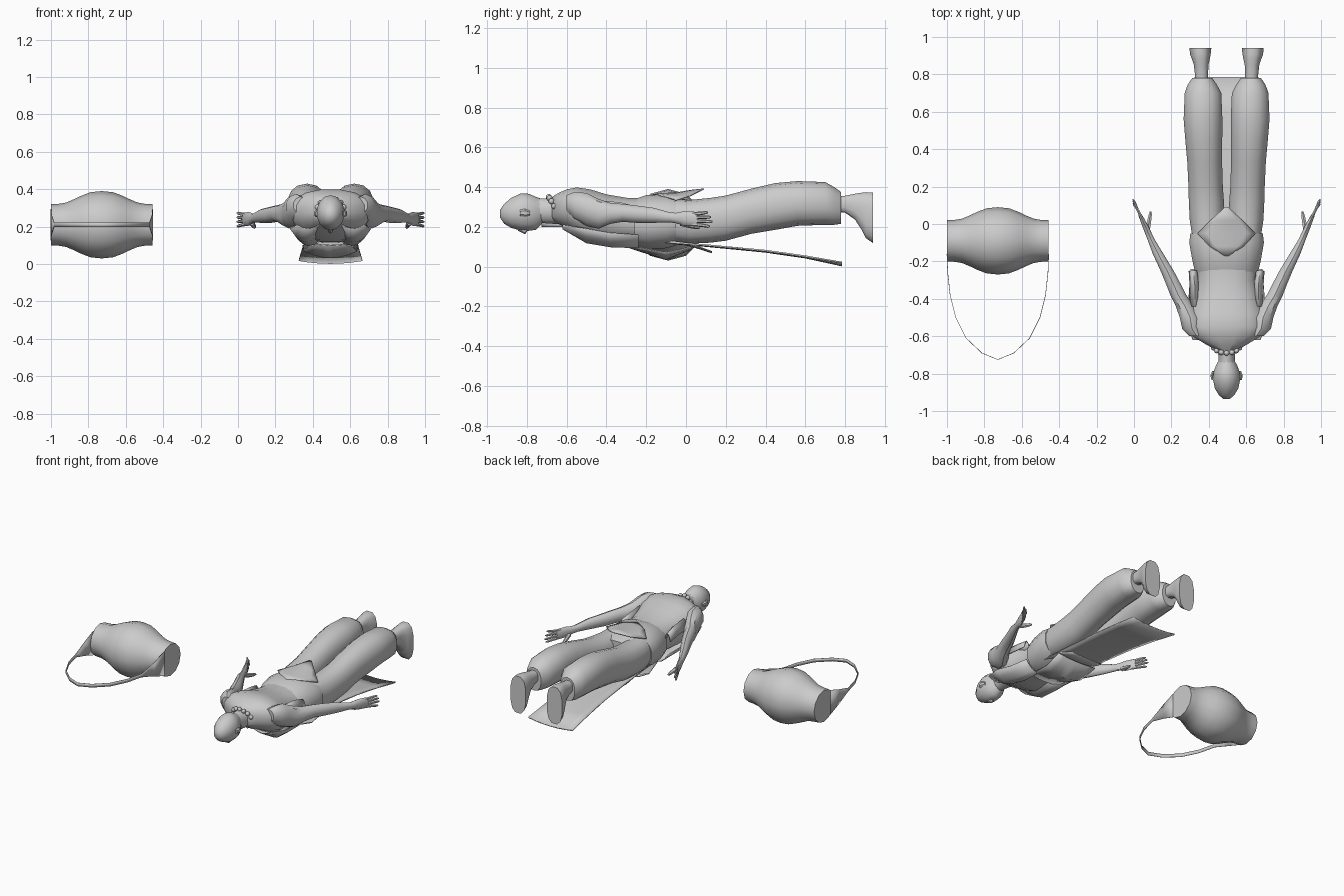
import bpy, bmesh, math
from mathutils import Vector

CX = 0.495  # centre line of the lying figure
grey = bpy.data.materials.new("plain grey")
grey.diffuse_color = (0.6, 0.6, 0.6, 1)


def finish(name, bm, angle=40, thick=0):
    bmesh.ops.recalc_face_normals(bm, faces=bm.faces)
    me = bpy.data.meshes.new(name)
    bm.to_mesh(me)
    bm.free()
    ob = bpy.data.objects.new(name, me)
    bpy.context.collection.objects.link(ob)
    me.materials.append(grey)
    if thick:
        m = ob.modifiers.new("cloth", 'SOLIDIFY')
        m.thickness, m.offset = thick, 0
    bpy.context.view_layer.objects.active = ob
    ob.select_set(True)
    bpy.ops.object.shade_smooth_by_angle(angle=math.radians(angle))
    ob.select_set(False)
    return ob


def loft(name, rows, n=12, s=1, x0=CX, angle=40, power=1.0, caps=True):
    """Rings along y: (y, x offset, half width, z low, z high)."""
    bm = bmesh.new()
    rings = []
    for y, x, hx, z0, z1 in rows:
        ring = []
        for i in range(n):
            a = 2 * math.pi * (i + 0.5) / n
            c, d = math.cos(a), math.sin(a)
            c = math.copysign(abs(c) ** power, c)
            d = math.copysign(abs(d) ** power, d)
            ring.append(bm.verts.new((x0 + s * x + hx * c, y, (z0 + z1) / 2 + (z1 - z0) / 2 * d)))
        rings.append(ring)
    for a, b in zip(rings, rings[1:]):
        for i in range(n):
            j = (i + 1) % n
            bm.faces.new((a[i], a[j], b[j], b[i]))
    if caps:
        bm.faces.new(rings[0])
        bm.faces.new(rings[-1])
    return finish(name, bm, angle)


def sheet(name, rows, s=1, n=6, thick=0.006):
    """Cloth rows: (y, x offset, half width, z middle, z at the edges)."""
    bm = bmesh.new()
    grid = []
    for y, x, hw, zm, ze in rows:
        grid.append([bm.verts.new((CX + s * x + hw * t, y, zm + (ze - zm) * t * t))
                     for t in [2 * i / n - 1 for i in range(n + 1)]])
    for a, b in zip(grid, grid[1:]):
        for i in range(n):
            bm.faces.new((a[i], a[i + 1], b[i + 1], b[i]))
    return finish(name, bm, 40, thick)


# Drum: barrel lying along x, with a gentle waist ripple
bm = bmesh.new()
half = [(0, .18), (.06, .174), (.11, .155), (.15, .136), (.19, .119), (.23, .112), (.272, .11)]
profile = [(-d, r) for d, r in half[:0:-1]] + half
N, DX, DY, DZ = 12, -.728, -.09, .21
rings = [[bm.verts.new((DX + d, DY + r * math.cos(2 * math.pi * i / N),
                        DZ + r * math.sin(2 * math.pi * i / N))) for i in range(N)] for d, r in profile]
for a, b in zip(rings, rings[1:]):
    for i in range(N):
        bm.faces.new((a[i], a[(i + 1) % N], b[(i + 1) % N], b[i]))
bm.faces.new(rings[0])
bm.faces.new(rings[-1])
finish("drum", bm, 45)

# Strap: ribbon that tapers away from both drum ends
bm = bmesh.new()
side = [(.272, -.16, .085), (.268, -.26, .05), (.255, -.38, .012), (.225, -.5, .012),
        (.17, -.61, .012), (.085, -.69, .012)]
path = [(-x, y, h) for x, y, h in side] + [(0, -.725, .012)] + side[::-1]
cols = [[bm.verts.new((DX + x, y, DZ + k * h)) for k in (-1, 1)] for x, y, h in path]
for a, b in zip(cols, cols[1:]):
    bm.faces.new((a[0], b[0], b[1], a[1]))
finish("drum_strap", bm, 60, .003)

# Head, face down, with neck
loft("head", [(-.935, 0, .018, .245, .285), (-.915, 0, .042, .215, .315), (-.88, 0, .064, .195, .345),
              (-.83, 0, .075, .18, .368), (-.79, 0, .071, .18, .366), (-.755, 0, .058, .185, .35),
              (-.725, 0, .04, .215, .34)], 14)
loft("neck", [(-.76, 0, .045, .22, .345), (-.7, 0, .046, .215, .345), (-.63, 0, .07, .21, .36)], 12)
loft("nose", [(-.845, 0, .006, .18, .2), (-.81, 0, .015, .162, .2), (-.8, 0, .012, .175, .2)], 6)
for s in (-1, 1):
    loft("ear", [(-.835, .072, .01, .255, .285), (-.81, .078, .01, .25, .29),
                 (-.785, .07, .008, .255, .28)], 6, s)

# Necklace of beads, tilted around the neck
bm = bmesh.new()
for i in range(16):
    a = 2 * math.pi * i / 16
    ret = bmesh.ops.create_uvsphere(bm, u_segments=8, v_segments=6, radius=.015)
    t = math.sin(a)
    bmesh.ops.translate(bm, verts=ret["verts"],
                        vec=(CX + .075 * math.cos(a), -.645 - .045 * t, .275 + .075 * t))
finish("bead_necklace", bm, 60)

# Torso and hips
loft("torso", [(-.675, 0, .055, .23, .35), (-.645, 0, .11, .215, .37), (-.6, 0, .185, .19, .39),
               (-.55, 0, .215, .16, .4), (-.48, 0, .205, .125, .39), (-.4, 0, .18, .115, .365),
               (-.3, 0, .158, .115, .348), (-.22, 0, .165, .11, .345), (-.1, 0, .185, .115, .35),
               (.0, 0, .185, .12, .34), (.06, 0, .14, .14, .32)], 16, power=.85)

# Open vest panels under the chest
for s in (-1, 1):
    sheet("vest_panel", [(-.62, .12, .06, .19, .21), (-.5, .13, .085, .12, .19),
                         (-.38, .115, .085, .1, .17), (-.24, .11, .08, .095, .16)], s)
    # loose vest hem at the side of the waist
    sheet("vest_side", [(-.44, .17, .03, .33, .27), (-.33, .17, .025, .32, .26),
                        (-.25, .178, .022, .3, .25)], s, 4)

# Sash round the hips and its hanging flaps
loft("sash", [(-.26, 0, .17, .1, .34), (-.2, 0, .185, .085, .362), (-.1, 0, .203, .09, .365),
              (-.05, 0, .197, .105, .355)], 16, power=.85)
sheet("back_flap", [(-.17, 0, .01, .36, .36), (-.12, 0, .09, .367, .355), (-.05, 0, .155, .37, .335),
                    (.02, 0, .085, .382, .355), (.09, 0, .008, .39, .39)])
sheet("front_flap", [(-.3, 0, .1, .1, .11), (-.1, 0, .14, .035, .07), (.03, 0, .15, .09, .1)])
sheet("short_apron", [(-.1, 0, .14, .125, .13), (.02, 0, .14, .105, .115), (.13, 0, .12, .07, .075)])
sheet("long_apron", [(-.12, 0, .14, .12, .125), (.1, 0, .143, .103, .108), (.4, 0, .152, .074, .08),
                     (.6, 0, .161, .045, .052), (.785, 0, .17, .005, .02)], thick=.008)

for s in (-1, 1):
    # Baggy trouser leg
    loft("trouser_leg", [(-.1, .1, .08, .13, .34), (.02, .103, .096, .115, .335), (.12, .108, .096, .12, .345),
                         (.2, .112, .094, .13, .357), (.33, .117, .095, .165, .392), (.45, .122, .101, .185, .42),
                         (.56, .126, .106, .205, .43), (.7, .126, .1, .21, .425), (.745, .13, .08, .21, .4),
                         (.78, .13, .055, .215, .375)], 14, s, power=.9)
    # Foot with the sole turned to the rear and toes down
    loft("foot", [(.75, .133, .035, .275, .355), (.8, .134, .036, .27, .357), (.85, .136, .04, .235, .368),
                  (.885, .138, .05, .18, .374), (.905, .14, .056, .14, .377), (.94, .14, .06, .115, .375)],
         12, s, angle=50, power=.75)
    # Arm from shoulder to palm
    loft("arm", [(-.6, .16, .04, .27, .36), (-.56, .185, .055, .235, .375), (-.5, .195, .058, .205, .37),
                 (-.44, .222, .052, .19, .34), (-.38, .258, .045, .215, .32), (-.32, .285, .041, .225, .315),
                 (-.25, .318, .037, .22, .307), (-.16, .366, .03, .22, .295), (-.08, .405, .02, .222, .272),
                 (-.05, .418, .019, .218, .27), (-.01, .435, .017, .205, .278),
                 (.04, .458, .012, .203, .276), (.055, .465, .008, .21, .27)], 10, s)
    # Four spread fingers and a thumb
    for k in range(4):
        z0, z1 = .264 - .017 * k, .272 - .023 * k
        end = (.11, .125, .133, .12)[k]
        loft("finger", [(.03, .453, .01, z0 - .01, z0 + .01),
                        (.08, .478, .009, (z0 + z1) / 2 - .009, (z0 + z1) / 2 + .009),
                        (end - .01, .494, .007, z1 - .008, z1 + .008),
                        (end, .5, .003, z1 - .004, z1 + .004)], 6, s)
    loft("thumb", [(-.03, .422, .014, .205, .24), (.01, .415, .013, .195, .225),
                   (.05, .408, .01, .188, .212), (.068, .406, .005, .19, .203)], 6, s)
